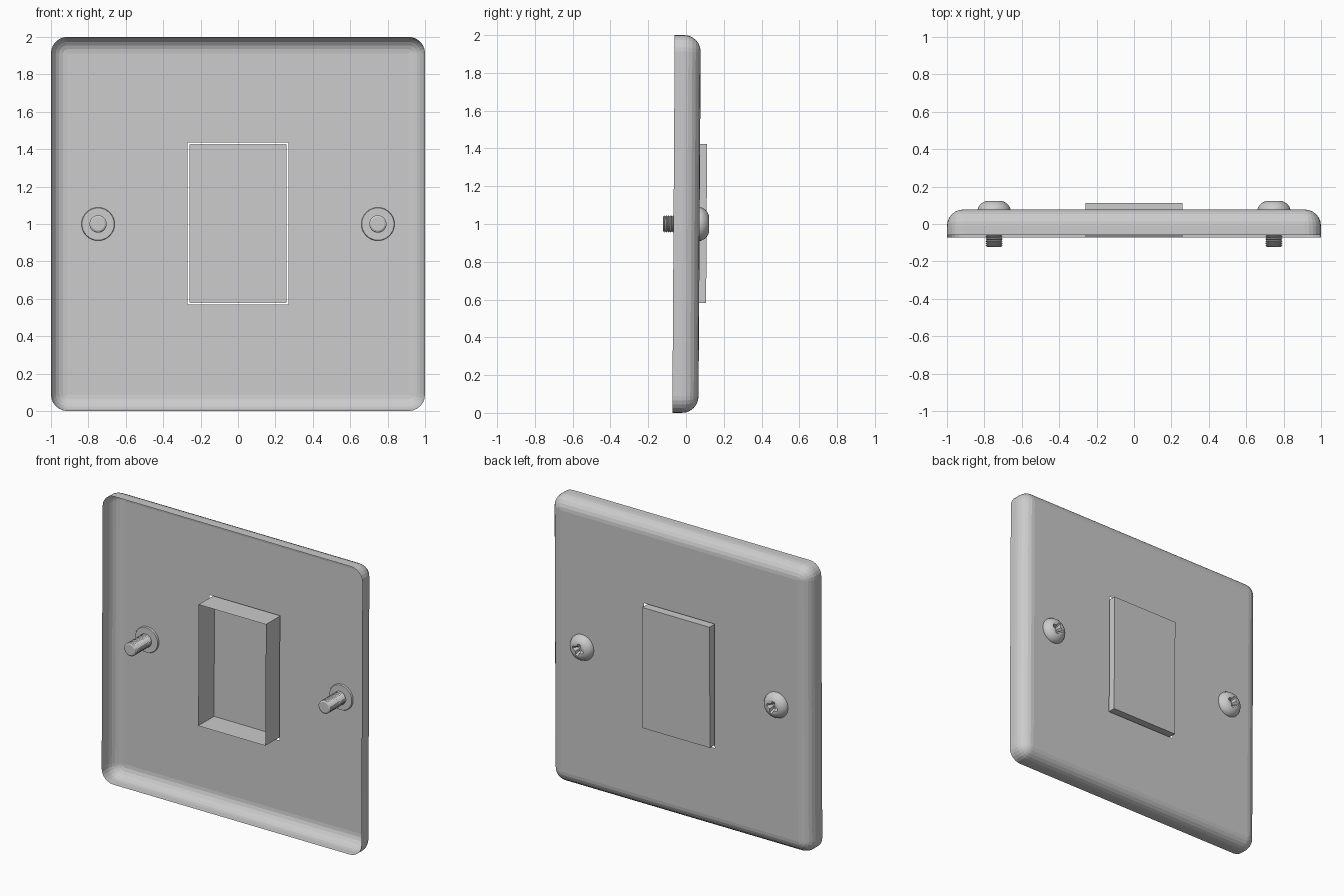
import bpy, bmesh
from math import pi, sin, cos
from mathutils import Matrix, Vector

if "Cube" in bpy.data.objects:
    bpy.data.objects.remove(bpy.data.objects["Cube"])

# the whole fitting leans back very slightly about its centre (0, 0, 1)
TILT = Matrix.Translation((0, 0, 1)) @ Matrix.Rotation(-0.0062, 4, 'X')


def finish(name, bm, smooth=False):
    bmesh.ops.remove_doubles(bm, verts=bm.verts, dist=1e-5)
    bmesh.ops.recalc_face_normals(bm, faces=bm.faces)
    me = bpy.data.meshes.new(name)
    bm.to_mesh(me)
    bm.free()
    ob = bpy.data.objects.new(name, me)
    bpy.context.collection.objects.link(ob)
    ob.matrix_world = TILT
    if smooth:
        smooth_by_angle(ob)
    return ob


def smooth_by_angle(ob):
    bpy.ops.object.select_all(action='DESELECT')
    ob.select_set(True)
    bpy.context.view_layer.objects.active = ob
    bpy.ops.object.shade_smooth_by_angle(angle=0.6)


def skin(bm, rings):
    """Join successive closed rings of points with quads."""
    loops = [[bm.verts.new(p) for p in r] for r in rings]
    for a, b in zip(loops, loops[1:]):
        for i in range(len(a)):
            j = (i + 1) % len(a)
            bm.faces.new((a[i], a[j], b[j], b[i]))
    return loops


def rounded_rect(cx, cz, r, y, seg=6):
    """Rectangle of corner centres (cx, cz) with corner radius r."""
    pts = []
    for q, (sx, sz) in enumerate([(1, 1), (-1, 1), (-1, -1), (1, -1)]):
        for k in range(seg + 1):
            a = (q + k / seg) * pi / 2
            pts.append(Vector((sx * cx + r * cos(a), y, sz * cz + r * sin(a))))
    return pts


def lathe(bm, profile, n):
    """Closed turned body about the y axis from (radius, y) pairs."""
    rings = [[(r * cos(2 * pi * k / n), y, r * sin(2 * pi * k / n)) for k in range(n)]
             for r, y in profile]
    loops = skin(bm, rings)
    bm.faces.new(loops[0])
    bm.faces.new(loops[-1])


# hollow face plate: thin shell, open at the back, with switch opening
R, FRONT, BACK = 0.088, 0.072, -0.066
bm = bmesh.new()
rings = [rounded_rect(1 - R, 1 - R, R, BACK)]
for i in range(7):
    a = i / 6 * pi / 2
    rings.append(rounded_rect(1 - R, 1 - R, R * cos(a), FRONT - R + R * sin(a)))
rings.append(rounded_rect(0.27, 0.433, 0, FRONT))
skin(bm, rings)
bmesh.ops.translate(bm, verts=[v for v in bm.verts if abs(v.co.x) < 0.3], vec=(0, 0, 0.003))
finish("face_plate", bm)

# switch rocker: box open at the back
bm = bmesh.new()
bmesh.ops.create_cube(bm, size=1)
bmesh.ops.scale(bm, verts=bm.verts, vec=(0.518, 0.109 - BACK, 0.842))
bmesh.ops.translate(bm, verts=bm.verts, vec=(0, (0.109 + BACK) / 2, 0.003))
bmesh.ops.delete(bm, geom=[min(bm.faces, key=lambda f: f.calc_center_median().y)],
                 context='FACES_ONLY')
finish("switch_rocker", bm)

# screw head: dome with a cross recess
bm = bmesh.new()
lathe(bm, [(0.086, 0.060), (0.089, 0.066), (0.089, 0.077), (0.084, 0.090),
           (0.076, 0.102), (0.065, 0.112), (0.052, 0.119), (0.044, 0.122)], 32)
head = finish("screw_head_right", bm)

bm = bmesh.new()
star = []
for q in range(4):
    a = q * pi / 2 + 0.25
    for u, v in [(0.044, -0.009), (0.044, 0.009), (0.017, 0.017)]:
        star.append((u * cos(a) - v * sin(a), u * sin(a) + v * cos(a)))
loops = skin(bm, [[(x * s, y, z * s) for x, z in star]
                  for s, y in [(0.55, 0.085), (1.05, 0.13)]])
bm.faces.new(loops[0])
bm.faces.new(loops[1])
cutter = finish("recess_cutter", bm)
cutter.hide_render = True

mod = head.modifiers.new("recess", 'BOOLEAN')
mod.object = cutter
mod.operation = 'DIFFERENCE'
mod.solver = 'EXACT'
dg = bpy.context.evaluated_depsgraph_get()
head.data = bpy.data.meshes.new_from_object(head.evaluated_get(dg))
head.modifiers.clear()
bpy.data.objects.remove(cutter)
smooth_by_angle(head)

# threaded shank with a chamfered tip
bm = bmesh.new()
PITCH, TIP = 0.012, -0.122
profile = [(0.036, TIP)]
y = TIP + 0.006
while y < 0.055:
    profile += [(0.046, y), (0.039, y + PITCH / 2)]
    y += PITCH
profile.append((0.039, 0.062))
lathe(bm, profile, 24)
shank = finish("screw_shank_right", bm)

# place a screw on each side
for part in (head, shank):
    left = part.copy()
    left.name = part.name.replace("right", "left")
    bpy.context.collection.objects.link(left)
    part.matrix_world = TILT @ Matrix.Translation((0.748, 0, 0))
    left.matrix_world = TILT @ Matrix.Translation((-0.748, 0, 0))
